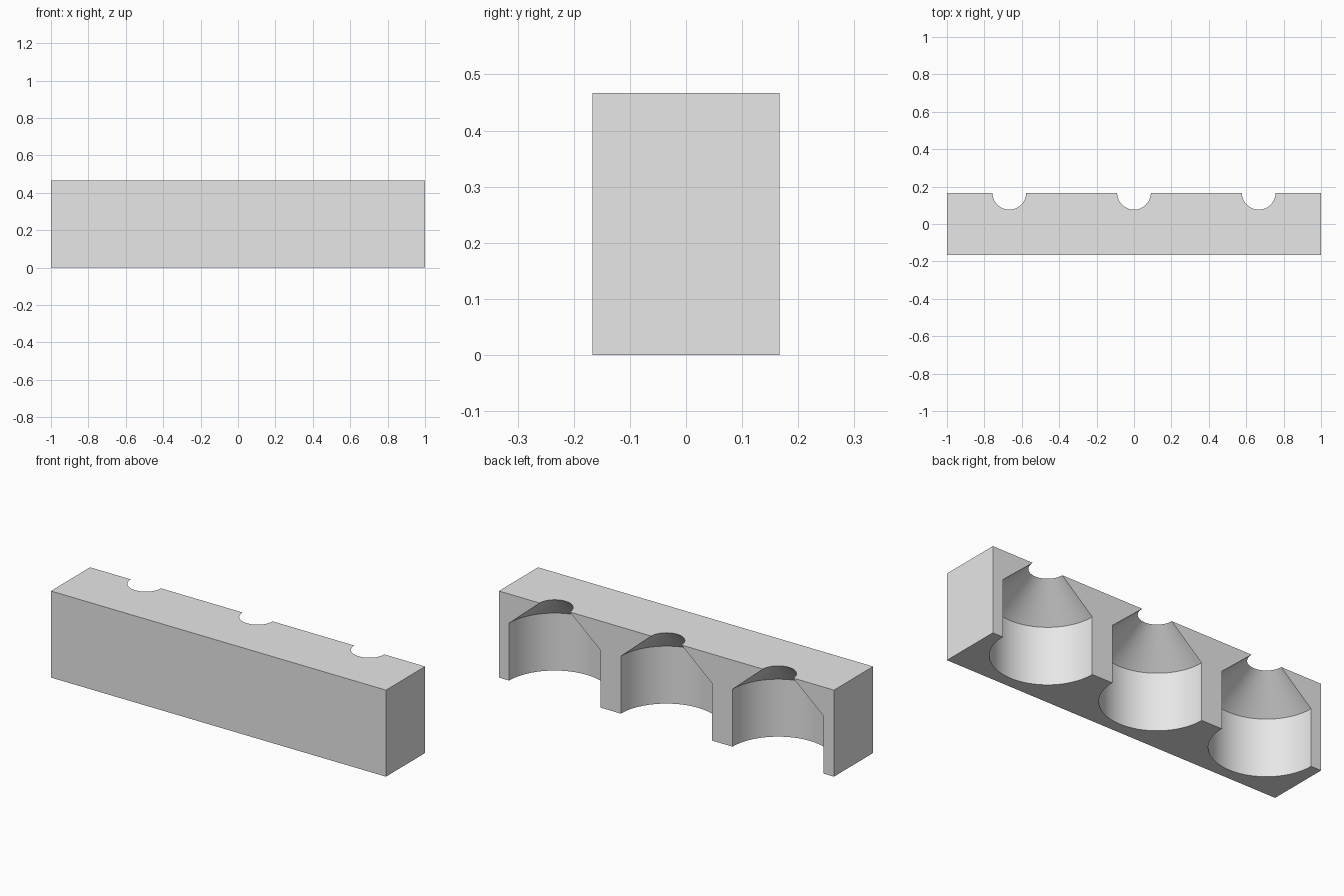
import bpy
import bmesh
import math
from mathutils import Matrix, Vector

LENGTH, DEPTH, HEIGHT = 2.0, 0.334, 0.467
SPACING = LENGTH / 3
BORE_R, NECK_R, SHOULDER_Z = 0.272, 0.09, 0.31
SEGMENTS = 96

default_cube = bpy.data.objects.get("Cube")
if default_cube:
    bpy.data.objects.remove(default_cube, do_unlink=True)

grey = bpy.data.materials.new("light grey")
grey.use_nodes = True
colour = (0.8, 0.8, 0.8, 1)
grey.diffuse_color = colour
grey.node_tree.nodes["Principled BSDF"].inputs["Base Color"].default_value = colour


def make_object(name, bm):
    bmesh.ops.recalc_face_normals(bm, faces=bm.faces)
    mesh = bpy.data.meshes.new(name)
    bm.to_mesh(mesh)
    bm.free()
    mesh.materials.append(grey)
    obj = bpy.data.objects.new(name, mesh)
    bpy.context.collection.objects.link(obj)
    return obj


def add_bottle_shape(bm, centre):
    """Revolve a straight body, sloped shoulder and neck into a closed solid."""
    profile = [(0, -0.1), (BORE_R, -0.1), (BORE_R, SHOULDER_Z),
               (NECK_R, HEIGHT), (NECK_R, HEIGHT + 0.1), (0, HEIGHT + 0.1)]
    verts = [bm.verts.new(centre + Vector((r, 0, z))) for r, z in profile]
    edges = [bm.edges.new(pair) for pair in zip(verts, verts[1:])]
    bmesh.ops.spin(bm, geom=verts + edges, cent=centre, axis=(0, 0, 1),
                   angle=math.tau, steps=SEGMENTS, use_duplicate=False)
    bmesh.ops.remove_doubles(bm, verts=bm.verts, dist=0.0001)


# Solid block
bm = bmesh.new()
bmesh.ops.create_cube(bm, size=1, matrix=Matrix.Translation((0, 0, HEIGHT / 2))
                      @ Matrix.Diagonal((LENGTH, DEPTH, HEIGHT, 1)))
block = make_object("holder_block", bm)

# Three half-round recesses, open at the back, bottom and top
bm = bmesh.new()
for i in (-1, 0, 1):
    add_bottle_shape(bm, Vector((i * SPACING, DEPTH / 2, 0)))
cutter = make_object("recess_cutter", bm)
cutter.hide_render = True

cut = block.modifiers.new("recesses", "BOOLEAN")
cut.operation = "DIFFERENCE"
cut.solver = "EXACT"
cut.object = cutter

bpy.ops.object.select_all(action="DESELECT")
block.select_set(True)
bpy.context.view_layer.objects.active = block
bpy.ops.object.modifier_apply(modifier=cut.name)
bpy.data.objects.remove(cutter, do_unlink=True)

# Smooth recess walls with crisp edges
bpy.ops.object.shade_smooth_by_angle(angle=math.radians(25))
